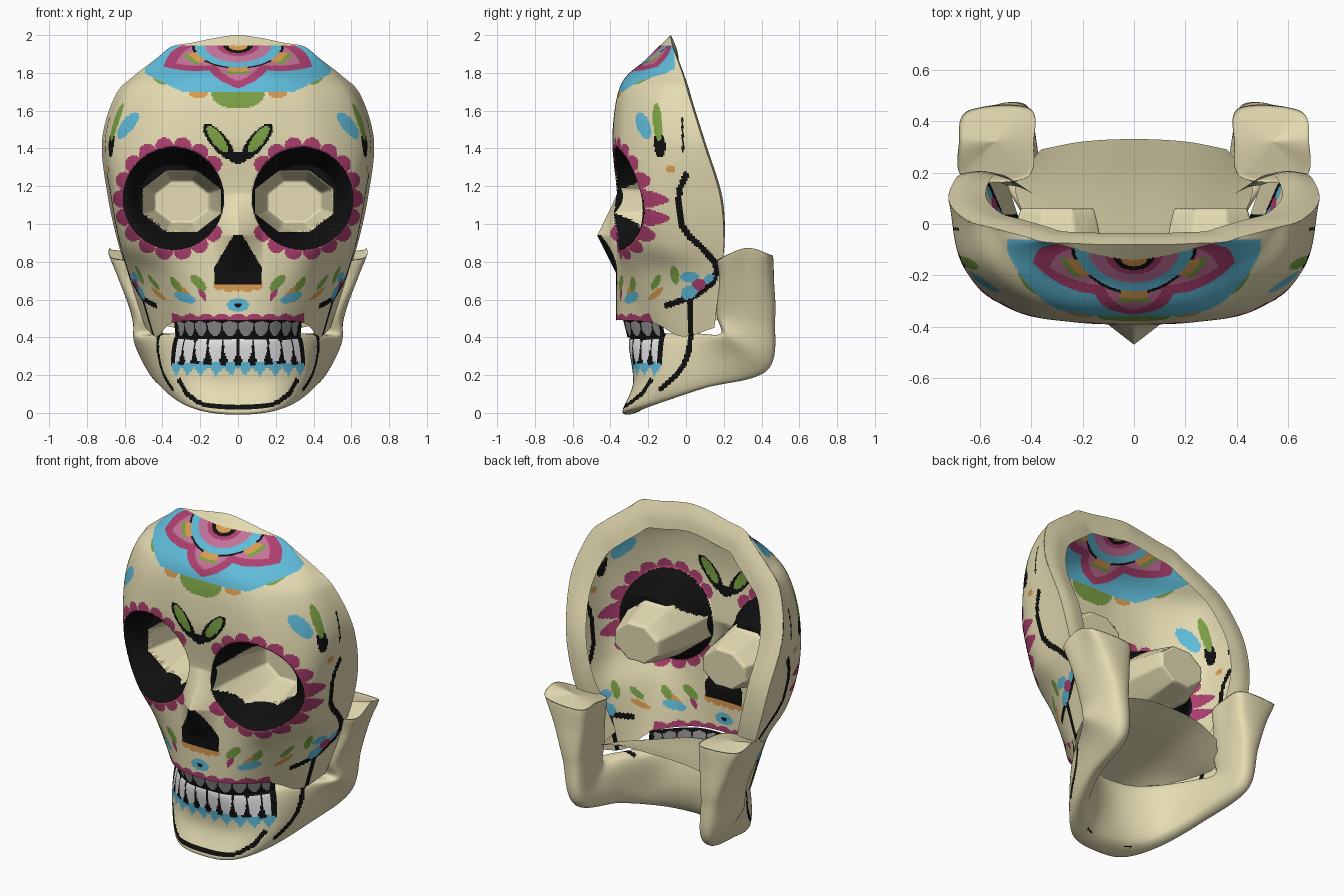
import bpy, bmesh, math
from mathutils import Vector

if "Cube" in bpy.data.objects:
    bpy.data.objects.remove(bpy.data.objects["Cube"])

COLOURS = [("bone", (.79, .72, .45)), ("black", (.005, .005, .005)), ("magenta", (.42, .05, .16)),
           ("blue", (.115, .5, .7)), ("green", (.2, .36, .06)), ("orange", (.7, .33, .08)),
           ("white", (.83, .83, .85)), ("grey", (.28, .27, .28)), ("pink", (.55, .17, .32))]
BONE, BLACK, MAGENTA, BLUE, GREEN, ORANGE, WHITE, GREY, PINK = range(9)
mats = []
for label, rgb in COLOURS:
    m = bpy.data.materials.new(label)
    m.diffuse_color = (*rgb, 1)
    m.use_nodes = True
    m.node_tree.nodes["Principled BSDF"].inputs["Base Color"].default_value = m.diffuse_color
    mats.append(m)


# ---- helpers ----
def spline(pts, t, closed=False):
    """Smooth curve through pts at t in 0..1; curves leaving x = 0 stay symmetric."""
    n = len(pts) if closed else len(pts) - 1
    i = min(int(t * n), n - 1)
    f = t * n - i
    if closed:
        a, b, c, d = (pts[(i + k) % n] for k in (-1, 0, 1, 2))
    else:
        b, c = pts[i], pts[i + 1]
        if i:
            a = pts[i - 1]
        else:
            a = Vector((-c.x, c.y, c.z)) if abs(b.x) < 1e-6 else 2 * b - c
        d = pts[i + 2] if i + 2 <= n else 2 * c - b
    return .5 * (2 * b + (c - a) * f + (2 * a - 5 * b + 4 * c - d) * f * f + (3 * b - a - 3 * c + d) * f ** 3)


def patch(name, rows, nu, nv, paint=None, shape=None, closed=False):
    """Mirrored smooth surface through rows of points, coloured by a rule."""
    rows = [[Vector(p) for p in r] for r in rows]
    bm = bmesh.new()
    grid = []
    for iu in range(nu if closed else nu + 1):
        ctrl = [spline(r, iu / nu, closed) for r in rows]
        col = [spline(ctrl, iv / nv) for iv in range(nv + 1)]
        grid.append([bm.verts.new(shape(p) if shape else p) for p in col])
    for iu in range(nu):
        a, b = grid[iu], grid[(iu + 1) % len(grid)]
        for iv in range(nv):
            f = bm.faces.new((a[iv], b[iv], b[iv + 1], a[iv + 1]))
            f.smooth = True
            if paint:
                f.material_index = paint(f.calc_center_median())
    bmesh.ops.remove_doubles(bm, verts=bm.verts, dist=1e-5)
    bmesh.ops.recalc_face_normals(bm, faces=bm.faces)
    me = bpy.data.meshes.new(name)
    bm.to_mesh(me)
    bm.free()
    for m in mats:
        me.materials.append(m)
    ob = bpy.data.objects.new(name, me)
    bpy.context.collection.objects.link(ob)
    ob.modifiers.new("mirror", 'MIRROR').merge_threshold = .0005
    return ob


def near(u, v, line, w):
    """Is (u, v) within w of a polyline?"""
    p = Vector((u, v))
    for a, b in zip(line, line[1:]):
        a, b = Vector(a), Vector(b)
        t = max(0, min(1, (p - a).dot(b - a) / (b - a).length_squared))
        if (p - a - t * (b - a)).length < w:
            return True
    return False


def leaf(u, v, cu, cv, a, b, deg=0):
    """Is (u, v) inside a tilted ellipse?"""
    c, s = math.cos(math.radians(deg)), math.sin(math.radians(deg))
    du, dv = u - cu, v - cv
    return ((du * c + dv * s) / a) ** 2 + ((dv * c - du * s) / b) ** 2 < 1


EX, EZ, RX, RZ = .342, 1.135, .268, .272      # painted eye ring
HX, HZ = .298, 1.12                           # eye opening


def eye(x, z):
    """Distance measures for the painted ring and the eight-sided opening."""
    ox, oz = abs(x - HX) / .208, abs(z - HZ) / .162
    return math.hypot((x - EX) / RX, (z - EZ) / RZ), max(ox, oz, (ox + oz) / 1.4)


# ---- face mask: sockets pushed in, nose pulled out ----
def face_shape(p):
    x, y, z = p
    ring, hole = eye(x, z)
    if .965 < hole < 1.035:                   # clean edge on the opening
        x, z = HX + (x - HX) / hole, HZ + (z - HZ) / hole
        hole = 1
    elif .982 < ring < 1.018:                 # clean edge on the ring
        x, z = EX + (x - EX) / ring, EZ + (z - EZ) / ring
    if ring < 1:
        y += max(0, -.15 - y) * min(1, (1 - ring) / .33)
    if hole < 1:
        y += (.06 - y) * min(1, (1 - hole) / .32)
    k = (1.16 - z) / .22 if z > .94 else (z - .74) / .2
    y -= .1 * max(0, 1 - x / .13) * max(0, k)
    return Vector((x, y, z))


SIDE_LINE = [(.0, 1.26), (-.035, 1.18), (-.04, 1.08), (-.02, .99), (.02, .93), (.08, .88), (.15, .8), (.165, .75),
             (.14, .69), (.05, .62), (-.1, .57)]
FRONT_LEAVES = [(.11, 1.45, .085, .03, 52, GREEN), (.1, 1.435, .12, .043, 50, BLACK), (0, 1.35, .045, .03, 0, BLACK),
                (0, .57, .02, .012, 0, BLACK), (0, .57, .058, .035, 0, BLUE), (.21, .69, .055, .025, 45, GREEN),
                (.19, .63, .04, .014, 60, MAGENTA), (.33, .68, .045, .018, 55, GREEN),
                (.28, .61, .06, .024, 20, BLUE), (.3, .65, .055, .018, 35, ORANGE)]
SIDE_LEAVES = [(-.15, 1.54, .1, .025, 95, GREEN), (-.14, 1.42, .07, .03, 95, BLACK), (-.225, 1.52, .075, .035, 110, BLUE),
               (-.08, 1.29, .026, .02, 0, ORANGE), (.07, .68, .035, .03, 0, MAGENTA), (.02, .64, .05, .035, 30, BLUE),
               (.02, .72, .05, .028, 0, BLUE), (-.06, .73, .05, .022, 100, GREEN), (.12, .71, .035, .02, 40, BLUE),
               (-.16, .63, .05, .016, 40, ORANGE), (-.16, .69, .045, .018, 60, GREEN)]
SCALLOPS = [(EX + RX * 1.02 * math.cos(a), EZ + RZ * 1.03 * math.sin(a))
            for a in (math.tau * k / 18 for k in range(18)) if EX + RX * math.cos(a) > .1]


def crown(x, z):
    """Flower on the forehead, or None outside it."""
    dx, dz = x / .46, (1.945 - z) / .23
    if dz < 0:
        return None
    r, a = math.hypot(dx, dz), math.atan2(dx, dz)
    point = abs(1 - (a * 6 / math.pi) % 2)      # 1 at each star tip, 0 in the valleys
    star = .66 + .32 * point
    if r < .17:
        return ORANGE if r < .11 else BLACK
    if r < .38:
        return MAGENTA if r < .24 else PINK
    if r < .5:
        return BLUE
    if r < .66 and point > .6:
        return ORANGE if r < .6 else GREEN
    if r < .53:
        return BLACK
    if r < star - .16:
        return PINK
    if r < star:
        return MAGENTA
    box = max(dx, dz, (dx + dz) / 1.6)
    if box < 1.07:
        return BLUE
    if leaf(x, z, 0, 1.69, .14, .08) or leaf(x, z, .4, 1.79, .06, .05, 30):
        return GREEN
    if leaf(x, z, .21, 1.695, .05, .03):
        return ORANGE
    return None


def face_paint(c):
    x, y, z = c
    ring, hole = eye(x, z)
    if hole < 1:
        return BONE
    if ring < 1:
        return BLACK
    if ring < 1.3 and y < 0 and any(math.hypot(x - u, z - v) < .047 for u, v in SCALLOPS):
        return MAGENTA
    if z > 1.58 and y < -.06:
        k = crown(x, z)
        if k is not None:
            return k
    if .68 < z < .94 and x < .025 + .1 * min(1, (.94 - z) / .17):
        return BLACK
    if min(math.hypot(x, z - .675), math.hypot(x - .05, z - .67), math.hypot(x - .1, z - .68)) < .032:
        return ORANGE
    if z < .508 + .018 * abs(math.cos(x * 37)) and x < .35 and y < -.1:
        return MAGENTA
    if x < .36 and y < -.1:
        for *e, col in FRONT_LEAVES:
            if leaf(x, z, *e):
                return col
    if x > .38:
        for *e, col in SIDE_LEAVES:
            if leaf(y, z, *e):
                return col
        if near(y, z, SIDE_LINE, .016) or near(y, z, [(-.02, 1.56), (-.015, 1.38)], .005):
            return BLACK
        if near(y, z, [(.02, .61), (.025, .4)], .014):
            return BLACK
    return BONE


FACE = [
    [(0, -.08, 2), (.12, -.08, 1.985), (.24, -.075, 1.96), (.35, -.07, 1.94), (.42, -.05, 1.885)],
    [(0, -.215, 1.87), (.17, -.205, 1.86), (.34, -.175, 1.84), (.48, -.1, 1.81), (.55, -.015, 1.785)],
    [(0, -.345, 1.735), (.2, -.34, 1.73), (.4, -.29, 1.7), (.58, -.16, 1.69), (.65, .015, 1.68)],
    [(0, -.39, 1.46), (.24, -.38, 1.46), (.46, -.33, 1.45), (.66, -.16, 1.45), (.72, .09, 1.44)],
    [(0, -.365, 1.16), (.24, -.365, 1.15), (.48, -.34, 1.15), (.645, -.17, 1.15), (.69, .18, 1.15)],
    [(0, -.37, .92), (.22, -.36, .92), (.42, -.33, .9), (.595, -.13, .9), (.635, .2, .9)],
    [(0, -.37, .72), (.2, -.35, .72), (.38, -.26, .72), (.52, -.05, .72), (.57, .18, .7)],
    [(0, -.37, .49), (.19, -.33, .49), (.35, -.17, .475), (.43, -.02, .405), (.49, .15, .45)]]
patch("face_mask", FACE, 130, 240, face_paint, face_shape)

# ---- turned-in rim around the open back ----
edge = FACE[0] + [r[-1] for r in FACE[1:]]
rim = []
for x, y, z in edge:
    inner = (x * .8, y + .045 * (z - 1.1) / .9, 1.15 + (z - 1.15) * .82)
    mid = (x * .91, (y + inner[1]) / 2 + .01, (z + inner[2]) / 2)
    rim.append([(x, y, z), mid, inner])
patch("back_rim", [list(r) for r in zip(*rim)], 48, 6)


# ---- upper teeth and palate ----
def tooth_cell(x, y):
    """Angle round the dental arch, and offset from the tooth centre."""
    th = math.atan2(x, .12 - y)
    return th, abs((th / .19) % 1 - .5)


def upper_paint(c):
    th, f = tooth_cell(c.x, c.y)
    return GREY if th < .88 and f < .45 and c.z > .405 + .2 * f * f and c.z < .488 - .03 * f else BLACK


patch("upper_teeth", [[(0, -.335, .5), (.17, -.3, .5), (.34, -.13, .5)],
                      [(0, -.31, .4), (.17, -.275, .4), (.33, -.11, .4)]], 100, 16, upper_paint)
patch("palate", [[(0, -.3, .45), (.17, -.27, .45), (.33, -.12, .45)],
                 [(0, -.1, .5), (.2, -.08, .5), (.42, .02, .47)],
                 [(0, .15, .56), (.22, .14, .55), (.46, .16, .49)],
                 [(0, .33, .62), (.2, .32, .61), (.36, .29, .57)]], 12, 12)


# ---- lower jaw with painted teeth ----
def jaw_paint(c):
    x, y, z = c
    th, f = tooth_cell(x, y)
    outer = math.hypot(x, y - .12) > .365
    if outer and th < .96 and y < -.05 and z > .19:
        if z > .27 - .03 * f:
            return WHITE if th < .88 and f < .43 and z > .26 + .35 * f * f and z < .388 else BLACK
        if z > .195 + .1 * f:
            return BLUE
    if y < -.1 and outer and near(x, z, [(0, .03), (.15, .035), (.21, .055), (.27, .1), (.31, .17)], .012):
        return BLACK
    if x > .28 and near(y, z, [(.025, .42), (.015, .33), (-.01, .26), (-.05, .2), (-.13, .13)], .014):
        return BLACK if x > .33 or y < -.06 and z < .2 else BONE
    return BONE


JAW = [
    [(0, -.335, 0), (0, -.28, .16), (0, -.3, .39), (0, -.2, .39), (0, -.17, .2), (0, -.22, .03)],
    [(.18, -.31, .015), (.2, -.26, .17), (.17, -.27, .39), (.14, -.17, .39), (.14, -.14, .2), (.14, -.2, .04)],
    [(.31, -.16, .06), (.35, -.14, .2), (.33, -.12, .4), (.25, -.08, .39), (.26, -.06, .2), (.26, -.1, .08)],
    [(.41, .09, .14), (.44, .07, .27), (.44, .06, .405), (.36, .08, .4), (.34, .1, .27), (.35, .12, .16)],
    [(.47, .42, .23), (.53, .32, .32), (.54, .2, .41), (.42, .2, .41), (.39, .32, .32), (.4, .42, .25)],
    [(.52, .455, .5), (.56, .32, .5), (.54, .18, .52), (.43, .18, .52), (.4, .32, .5), (.42, .455, .5)],
    [(.58, .45, .7), (.62, .32, .7), (.61, .19, .7), (.42, .19, .7), (.39, .32, .7), (.41, .45, .7)]]
top = [(.64, .44, .83), (.675, .32, .86), (.655, .18, .81), (.42, .18, .8), (.39, .32, .82), (.41, .45, .82)]
JAW += [top, [(.54 + (x - .54) * .9, .32 + (y - .32) * .9, z + .003) for x, y, z in top], [(.54, .32, .845)] * 6]
patch("lower_jaw", JAW, 96, 225, jaw_paint, closed=True)
